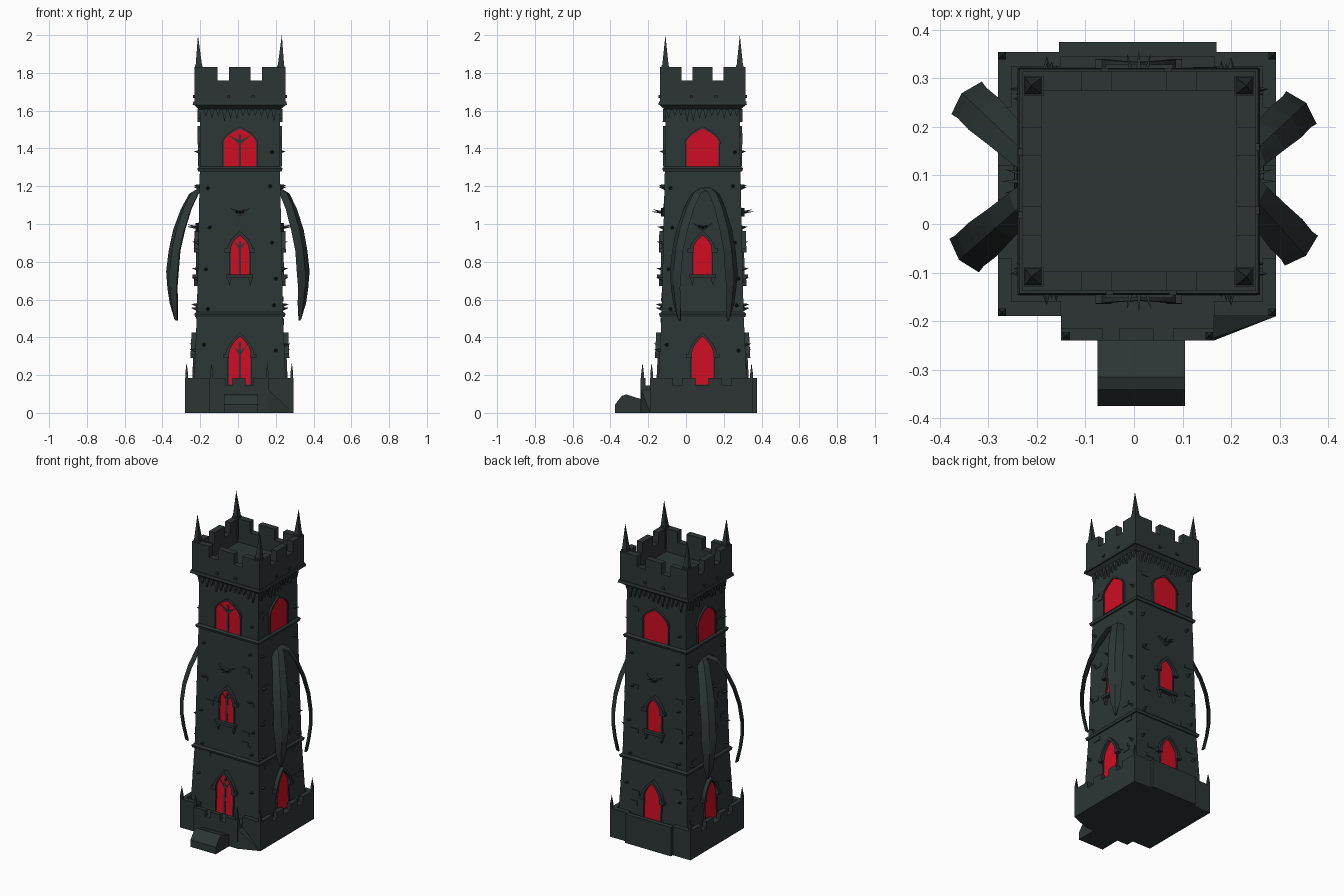
import bpy, bmesh, math, random
from mathutils import Vector

random.seed(4)
old = bpy.data.objects.get("Cube")
if old:
    bpy.data.objects.remove(old)


def material(name, color):
    m = bpy.data.materials.new(name)
    m.use_nodes = True
    m.diffuse_color = (*color, 1)
    m.node_tree.nodes["Principled BSDF"].inputs["Base Color"].default_value = (*color, 1)
    return m


STONE = material("dark slate stone", (0.026, 0.036, 0.036))
RED = material("glowing red glass", (0.62, 0.004, 0.017))
CX, CY = 0.01, 0.088

# Tower half widths by height: z, half x, half y
STATIONS = [(0, 0.25, 0.243), (0.52, 0.228, 0.217), (1.29, 0.212, 0.2), (1.64, 0.211, 0.196)]


def half(z):
    for (z0, x0, y0), (z1, x1, y1) in zip(STATIONS, STATIONS[1:]):
        if z <= z1:
            t = (z - z0) / (z1 - z0)
            return x0 + (x1 - x0) * t, y0 + (y1 - y0) * t
    return STATIONS[-1][1:]


def on_wall(side, u, z, out):
    """Point on a wall: 0 front, 1 left (+x), 2 back, 3 right (-x)."""
    hx, hy = half(z)
    return [(CX + u, CY - hy - out, z), (CX + hx + out, CY + u, z),
            (CX - u, CY + hy + out, z), (CX - hx - out, CY - u, z)][side]


def solids(name, groups, mat=STONE):
    """One object made of the convex solids around each group of points."""
    bm = bmesh.new()
    for pts in groups:
        verts = [bm.verts.new(p) for p in pts]
        res = bmesh.ops.convex_hull(bm, input=verts)
        junk = {v for v in res["geom_interior"] if isinstance(v, bmesh.types.BMVert)}
        bmesh.ops.delete(bm, geom=list(junk), context='VERTS')
    bmesh.ops.dissolve_limit(bm, angle_limit=0.01, verts=bm.verts[:], edges=bm.edges[:])
    bmesh.ops.recalc_face_normals(bm, faces=bm.faces[:])
    mesh = bpy.data.meshes.new(name)
    bm.to_mesh(mesh)
    bm.free()
    mesh.materials.append(mat)
    ob = bpy.data.objects.new(name, mesh)
    bpy.context.collection.objects.link(ob)
    return ob


def box(x0, x1, y0, y1, z0, z1):
    return [(x, y, z) for x in (x0, x1) for y in (y0, y1) for z in (z0, z1)]


def slab(z0, z1, a, b):
    """Box about the tower axis, with half sizes a at the bottom and b at the top."""
    return [(CX + sx * h[0], CY + sy * h[1], z) for z, h in ((z0, a), (z1, b))
            for sx in (-1, 1) for sy in (-1, 1)]


def wall_block(side, outline, o0, o1):
    return [on_wall(side, u, z, o) for u, z in outline for o in (o0, o1)]


def rect(u0, u1, z0, z1):
    return [(u0, z0), (u1, z0), (u1, z1), (u0, z1)]


def spike(base, tip, r, n=4):
    base, tip = Vector(base), Vector(tip)
    q = (tip - base).to_track_quat('Z', 'Y')
    ring = [base + q @ Vector((r * math.cos(a), r * math.sin(a), 0))
            for a in (math.tau * (i + 0.5) / n for i in range(n))]
    return ring + [tip]


def grow(h, d):
    return h[0] + d, h[1] + d


# Tapered tower body and string courses
solids("tower_body", [slab(a[0], b[0], a[1:], b[1:]) for a, b in zip(STATIONS, STATIONS[1:])])
bands = []
for z in (0.52, 1.29):
    h = half(z)
    bands += [slab(z - 0.012, z + 0.004, grow(h, 0.009), grow(h, 0.014)),
              slab(z + 0.004, z + 0.014, grow(h, 0.014), grow(h, 0.003))]
solids("string_courses", bands)

# Cornice under the battlements
solids("cornice", [slab(1.605, 1.63, (0.215, 0.2), (0.242, 0.228)),
                   slab(1.63, 1.648, (0.25, 0.234), (0.246, 0.231))])

# Hollow parapet with merlons
PX, PY, T = 0.241, 0.226, 0.04
X0, X1, Y0, Y1 = CX - PX, CX + PX, CY - PY, CY + PY
parapet = [box(X0, X1, Y0, Y0 + T, 1.64, 1.76), box(X0, X1, Y1 - T, Y1, 1.64, 1.76),
           box(X0, X0 + T, Y0, Y1, 1.64, 1.76), box(X1 - T, X1, Y0, Y1, 1.64, 1.76)]
for lo, hi in ((-1, -0.49), (-0.235, 0.235), (0.49, 1)):
    for y in (Y0, Y1 - T):
        parapet.append(box(CX + lo * PX, CX + hi * PX, y, y + T, 1.76, 1.83))
    for x in (X0, X1 - T):
        parapet.append(box(x, x + T, CY + lo * PY, CY + hi * PY, 1.76, 1.83))
solids("parapet", parapet)
solids("roof_floor", [slab(1.64, 1.68, (PX - 0.02, PY - 0.02), (PX - 0.02, PY - 0.02))])

# Tall corner spikes with small collars
pinnacles = []
for sx in (-1, 1):
    for sy in (-1, 1):
        x, y = CX + sx * 0.217, CY + sy * 0.197
        pinnacles += [spike((x, y, 1.825), (x + sx * 0.005, y, 2.0), 0.026),
                      box(x - 0.02, x + 0.02, y - 0.02, y + 0.02, 1.7, 1.84)]
solids("corner_pinnacles", pinnacles)

# Ragged corbel teeth and parapet studs
teeth, studs = [], []
for side in range(4):
    for i in range(12):
        u = -0.18 + i * 0.0327
        drop = random.choice((0.03, 0.045, 0.06))
        teeth.append(wall_block(side, [(u - 0.014, 1.61), (u + 0.014, 1.61), (u, 1.6 - drop)], -0.003, 0.014))
    for u in (-0.06, 0.07):
        studs.append(wall_block(side, rect(u - 0.008, u + 0.008, 1.668, 1.682), 0.02, 0.038))
solids("corbel_teeth", teeth)
solids("parapet_studs", studs)


# Pointed windows: half width, sill, spring and peak heights
def arch(w, spring, peak, n=7):
    left = [(-w * (1 - (i / n) ** 1.9), spring + (peak - spring) * i / n) for i in range(n + 1)]
    return left + [(-u, z) for u, z in reversed(left[:-1])]


glass, hoods, sills, bars = [], [], [], []
for side in range(4):
    for w, sill, spring, peak, rim, depth in ((0.057, 0.15, 0.31, 0.405, 0.02, 0.024),
                                              (0.047, 0.73, 0.87, 0.94, 0.022, 0.022),
                                              (0.085, 1.305, 1.43, 1.505, 0.013, 0.012)):
        inner = arch(w, spring, peak)
        outer = arch(w + rim, spring - 0.01, peak + rim)
        glass.append(wall_block(side, [(-w, sill), (w, sill)] + inner, -0.002, 0.005))
        for i in range(len(inner) - 1):
            hoods.append(wall_block(side, inner[i:i + 2] + outer[i:i + 2], -0.002, depth))
        for s in (-1, 1):
            hoods.append(wall_block(side, rect(s * w, s * (w + 0.008), sill, spring), -0.002, 0.01))
        if rim > 0.015:
            for s in (-1, 1):
                hoods.append(wall_block(side, rect(s * w, s * (w + rim + 0.012), spring - 0.02, spring), -0.002, depth))
        if side == 0:
            bars.append(wall_block(side, rect(-0.006, 0.006, sill, peak - 0.03), 0, 0.009))
            for s in (-1, 1):
                bars.append(wall_block(side, [(0, spring - 0.01), (0, spring + 0.012),
                                              (s * w * 0.7, spring + (peak - spring) * 0.55)], 0, 0.009))
    # Sill with hanging points beneath the middle window
    sills.append(wall_block(side, rect(-0.07, 0.07, 0.715, 0.732), -0.002, 0.028))
    for u in (-0.055, 0.055):
        sills.append(wall_block(side, [(u - 0.012, 0.715), (u + 0.012, 0.715), (u, 0.672)], -0.002, 0.018))
solids("window_glass", glass, RED)
solids("window_hoods", hoods)
solids("window_sills", sills)
solids("window_bars", bars)

# Horned crests and thorns on the walls
crests, thorns, bricks = [], [], []
for side in range(4):
    z = 1.06 if side in (0, 2) else 0.98
    for s in (-1, 1):
        crests.append(wall_block(side, [(0, z - 0.02), (0, z + 0.004), (s * 0.055, z + 0.026)], -0.002, 0.016))
        crests.append(spike(on_wall(side, s * 0.01, z, 0), on_wall(side, s * 0.025, z + 0.018, 0.06), 0.01))
    crests.append(spike(on_wall(side, 0, z, 0), on_wall(side, 0, z + 0.005, 0.065), 0.012))
    for u, z in ((-0.17, 1.19), (0.16, 1.2), (0.17, 0.9), (-0.18, 0.76), (-0.17, 0.55), (0.18, 0.57),
                 (0.19, 0.71), (-0.16, 0.98), (0.19, 0.33), (-0.19, 0.36), (0.17, 1.38)):
        thorns.append(spike(on_wall(side, u, z, -0.004), on_wall(side, u, z + 0.006, 0.032), 0.012, 5))
    # Slightly raised stones
    for i in range(9):
        u, z = random.choice((-1, 1)) * random.uniform(0.12, 0.17), random.uniform(0.22, 1.5)
        bricks.append(wall_block(side, rect(u - 0.025, u + 0.025, z, z + 0.026), -0.002, 0.004))
solids("wall_crests", crests)
solids("wall_thorns", thorns)
solids("raised_stones", bricks)

# Plinth with projecting front and back, and low battlements
BX0, BX1, BY0, BY1 = -0.28, 0.293, -0.19, 0.355
plinth = [box(BX0, BX1, BY0, BY1, 0, 0.145), box(-0.15, 0.165, -0.24, BY0 + 0.01, 0, 0.145),
          box(-0.155, 0.17, BY1 - 0.01, 0.375, 0, 0.185),
          [(0.165, -0.24, 0), (BX1, BY0, 0), (0.165, BY0, 0), (0.165, -0.235, 0.12), (0.165, BY0, 0.12)]]
for x0, x1 in ((BX0, -0.15), (0.165, BX1)):
    for y in (BY0, BY1 - 0.03):
        plinth.append(box(x0, x1, y, y + 0.03, 0.14, 0.185))
for x0, x1 in ((-0.15, -0.065), (-0.03, 0.04), (0.08, 0.165)):
    plinth.append(box(x0, x1, -0.24, -0.215, 0.14, 0.185))
for y0, y1 in ((BY0, -0.07), (-0.02, 0.05), (0.12, 0.19), (0.24, BY1)):
    for x in (BX0, BX1 - 0.028):
        plinth.append(box(x, x + 0.028, y0, y1, 0.14, 0.185))
solids("plinth", plinth)

# Small finials on the plinth
finials = []
for x, y in ((BX0 + 0.008, BY0 + 0.008), (BX1 - 0.008, BY0 + 0.008), (-0.14, -0.23), (0.155, -0.23),
             (BX0 + 0.008, BY1 - 0.008), (BX1 - 0.008, BY1 - 0.008)):
    finials += [box(x - 0.007, x + 0.007, y - 0.007, y + 0.007, 0.15, 0.21), spike((x, y, 0.205), (x, y, 0.265), 0.011)]
solids("plinth_finials", finials)

# Entrance step with a sloping top
profile = [(-0.375, 0), (-0.375, 0.045), (-0.34, 0.09), (-0.315, 0.098), (-0.25, 0.075), (-0.23, 0.07), (-0.23, 0)]
solids("entrance_step", [[(x, y, z) for x in (-0.075, 0.105) for y, z in profile]])

# Four drooping wing blades: reach, height, half width
BLADE = [(0, 1.19, 0.03), (0.3, 1.16, 0.036), (0.55, 1.08, 0.04), (0.78, 0.97, 0.045), (0.93, 0.86, 0.043),
         (1.0, 0.75, 0.046), (1.0, 0.66, 0.036), (0.95, 0.58, 0.03), (0.86, 0.49, 0.006)]
for name, start, end in (("front_left_wing", (0.205, 0.1), (0.345, -0.055)),
                         ("back_left_wing", (0.205, 0.11), (0.345, 0.24)),
                         ("front_right_wing", (-0.185, 0.08), (-0.35, -0.065)),
                         ("back_right_wing", (-0.185, 0.11), (-0.345, 0.26))):
    a, b = Vector((*start, 0)), Vector((*end, 0))
    across = (b - a).normalized().cross(Vector((0, 0, 1)))
    outward = (b - a).normalized()
    rings = []
    for t, z, w in BLADE:
        c = a.lerp(b, t) + Vector((0, 0, z))
        rings.append([c - across * w, c + outward * 0.014 + Vector((0, 0, 0.008)),
                      c + across * w, c - outward * 0.008])
    solids(name, [p + q for p, q in zip(rings, rings[1:])])
